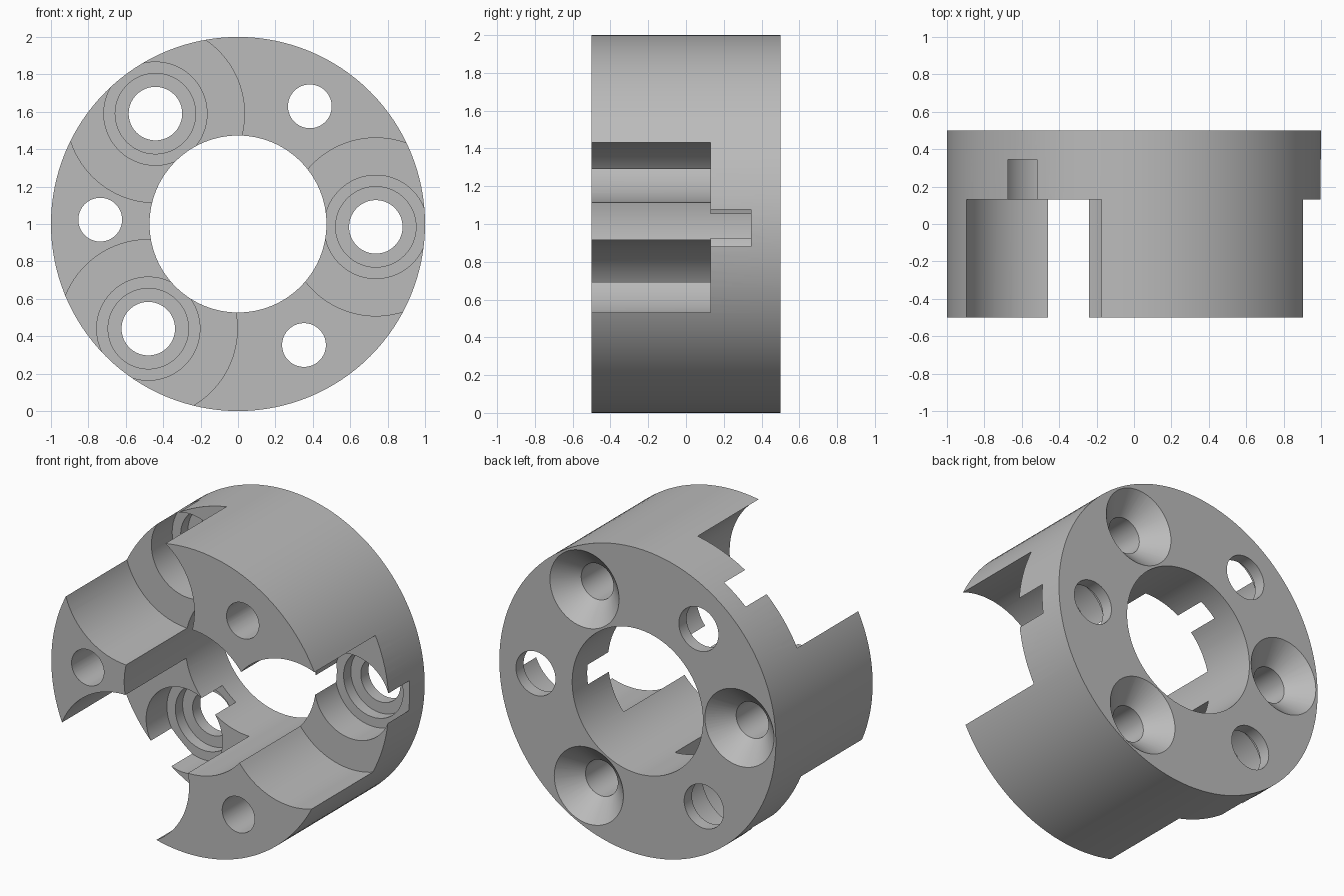
import bpy, bmesh
from math import sin, cos, pi, radians

if "Cube" in bpy.data.objects:
    bpy.data.objects.remove(bpy.data.objects["Cube"])

grey = bpy.data.materials.new("plain grey")
grey.use_nodes = True
grey.diffuse_color = (0.5, 0.5, 0.5, 1)
grey.node_tree.nodes["Principled BSDF"].inputs["Base Color"].default_value = (0.5, 0.5, 0.5, 1)


def lathe(name, profile, steps, centre=(0, 1), ring=False):
    """Turn (radius, y) points about an axis along y; a ring profile closes on itself."""
    bm = bmesh.new()
    loops = []
    for r, y in profile:
        loops.append([bm.verts.new((centre[0] + r * cos(2 * pi * i / steps), y,
                                    centre[1] + r * sin(2 * pi * i / steps)))
                      for i in range(steps)])
    pairs = list(zip(loops, loops[1:]))
    if ring:
        pairs.append((loops[-1], loops[0]))
    else:
        bm.faces.new(loops[0])
        bm.faces.new(loops[-1])
    for a, b in pairs:
        for i in range(steps):
            j = (i + 1) % steps
            bm.faces.new((a[i], a[j], b[j], b[i]))
    bmesh.ops.recalc_face_normals(bm, faces=bm.faces)
    mesh = bpy.data.meshes.new(name)
    bm.to_mesh(mesh)
    bm.free()
    mesh.materials.append(grey)
    obj = bpy.data.objects.new(name, mesh)
    bpy.context.collection.objects.link(obj)
    return obj


def polar(angle, r=0.737):
    return r * cos(radians(angle)), 1 + r * sin(radians(angle))


# Thick ring body
body = lathe("hub_body", [(1, -0.5), (1, 0.5), (0.473, 0.5), (0.473, -0.5)], 128, ring=True)

cutters = []
# Round pockets with a stepped seat and a through hole
pocket = [(0.476, -0.6), (0.476, 0.13), (0.276, 0.13), (0.276, 0.345),
          (0.215, 0.345), (0.215, 0.42), (0.143, 0.42), (0.143, 0.6)]
for angle in (-1.2, 126.8, 229.4):
    cutters.append(lathe("pocket_cutter", pocket, 96, polar(angle)))

# Screw holes through the lugs, countersunk at the back
screw = [(0.117, -0.6), (0.117, 0.367), (0.25, 0.5), (0.25, 0.6)]
for angle in (58.6, 178.2, 298.6):
    cutters.append(lathe("screw_cutter", screw, 64, polar(angle)))

# Cut everything out of the body
bpy.context.view_layer.objects.active = body
body.select_set(True)
for cutter in cutters:
    cutter.hide_render = True
    mod = body.modifiers.new("cut", "BOOLEAN")
    mod.operation = "DIFFERENCE"
    mod.solver = "EXACT"
    mod.object = cutter
    bpy.ops.object.modifier_apply(modifier=mod.name)
    bpy.data.objects.remove(cutter)

bpy.ops.object.shade_smooth_by_angle(angle=radians(30))
